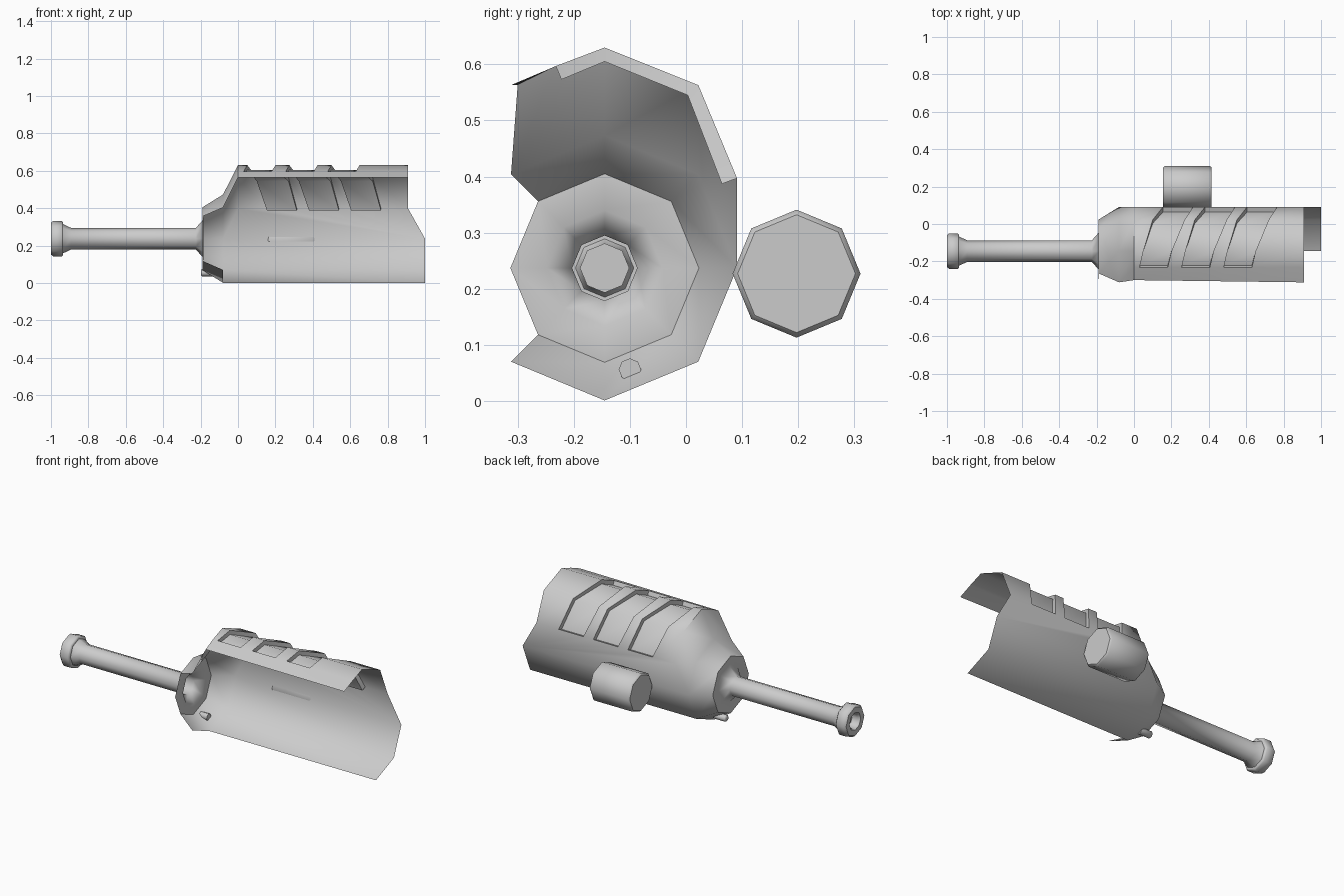
import bpy, bmesh, math

if "Cube" in bpy.data.objects:
    bpy.data.objects.remove(bpy.data.objects["Cube"])

CY, CZ = -0.145, 0.237      # axis of the body, running along x
N = 8


def finish(name, bm, angle=50):
    mesh = bpy.data.meshes.new(name)
    bm.to_mesh(mesh)
    bm.free()
    ob = bpy.data.objects.new(name, mesh)
    bpy.context.collection.objects.link(ob)
    bpy.ops.object.select_all(action='DESELECT')
    ob.select_set(True)
    bpy.context.view_layer.objects.active = ob
    bpy.ops.object.shade_smooth_by_angle(angle=math.radians(angle))
    return ob


def oct_pt(r, i, cy=CY, cz=CZ):
    a = 2 * math.pi * i / N
    return cy + r * math.cos(a), cz + r * math.sin(a)


def lathe(name, profile, cy=CY, cz=CZ, cap_start=False, cap_end=True):
    """Eight-sided turned part along x from (x, radius) pairs."""
    bm = bmesh.new()
    rings = [[bm.verts.new((x, *oct_pt(r, i, cy, cz))) for i in range(N)]
             for x, r in profile]
    for a, b in zip(rings, rings[1:]):
        for i in range(N):
            j = (i + 1) % N
            bm.faces.new((a[i], b[i], b[j], a[j]))
    if cap_start:
        bm.faces.new(rings[0])
    if cap_end:
        bm.faces.new(rings[-1][::-1])
    if cap_start and cap_end:
        bmesh.ops.recalc_face_normals(bm, faces=bm.faces)
    return finish(name, bm)


# Barrel: mounting flange, flare, tube, muzzle ring and blind bore
barrel = lathe("barrel", [
    (-0.19, 0.168), (-0.185, 0.103), (-0.225, 0.058), (-0.893, 0.058),
    (-0.935, 0.078), (-0.935, 0.088), (-0.942, 0.095), (-0.988, 0.095),
    (-1.0, 0.085), (-1.0, 0.052), (-0.985, 0.044), (-0.95, 0.044)])
barrel.data.flip_normals()
if barrel.data.polygons[2 * N + 2].normal.z < 0:
    barrel.data.flip_normals()

# Side drum and its chamfered ends
lathe("side_drum", [(0.155, 0.105), (0.165, 0.114), (0.405, 0.114), (0.415, 0.105)],
      0.197, 0.227, cap_start=True)

# Small peg below the flange
lathe("peg", [(-0.197, 0.014), (-0.192, 0.02), (-0.12, 0.02)], -0.1, 0.056, cap_start=True)

# Open shell: one thin sheet with a raised hood, slanted recesses and a tapered rear
bm = bmesh.new()
V = lambda x, p: bm.verts.new((x, p[0], p[1]))
R = 0.236

# hood cross-section rows, recessed floor rows, slot start and end per row
hood = [(-0.312, 0.563), (-0.232, 0.597), (-0.145, 0.63), (0.022, 0.563), (0.091, 0.397)]
floor = [None, (-0.222, 0.573), (-0.145, 0.605), (0.003, 0.545), (0.064, 0.387)]
slots = [(0.03, 0.18), (0.03, 0.18), (0.05, 0.20), (0.10, 0.27), (0.155, 0.315)]
PITCH = 0.225

grid = []
for (y, z), (s, e) in zip(hood, slots):
    xs = [0.0] + [v + k * PITCH for k in range(3) for v in (s, e)] + [0.91]
    row = [V(x, (y, z)) for x in xs]
    if y < -0.3:                       # the free lip runs slightly skewed
        for v in row:
            v.co.y = -0.3 - 0.012 * v.co.x / 0.91
    grid.append(row)

for r in range(4):
    for c in range(7):
        if r >= 1 and c % 2 == 1:
            continue                   # left open for a recess
        a, b = grid[r], grid[r + 1]
        bm.faces.new((a[c], a[c + 1], b[c + 1], b[c]))

# recesses: sunken floor with walls all round
for c in (1, 3, 5):
    low = {r: [V(grid[r][c + k].co.x, floor[r]) for k in (0, 1)] for r in range(1, 5)}
    for r in range(1, 4):
        a, b = low[r], low[r + 1]
        bm.faces.new((a[0], a[1], b[1], b[0]))
        for k in (0, 1):
            bm.faces.new((grid[r][c + k], grid[r + 1][c + k], b[k], a[k]))
    for r in (1, 4):
        bm.faces.new((grid[r][c], grid[r][c + 1], low[r][1], low[r][0]))

# rear octagon ring without its front corner, and the flange ring it tapers to
ring = {i: V(-0.08, oct_pt(R, i)) for i in (0, 1, 2, 3, 5, 6, 7)}
base = {i: V(-0.19, oct_pt(0.168, i)) for i in range(N)}
for i in (0, 1, 2, 5, 6, 7):
    j = (i + 1) % N
    bm.faces.new((ring[i], ring[j], base[j], base[i]))

# slope from the ring up to the hood
first = [row[0] for row in grid]
bm.faces.new((ring[3], first[0], first[1]))
bm.faces.new((ring[3], first[1], first[2], ring[2]))
bm.faces.new((ring[2], first[2], first[3], ring[1]))
bm.faces.new((ring[1], first[3], first[4], ring[0]))

# side wall and lower wall, open toward the front
end = {i: V(1.0, oct_pt(R, i)) for i in (0, 7, 6)}
bm.faces.new([ring[0]] + grid[4] + [end[0]])
for i, j in ((0, 7), (7, 6)):
    bm.faces.new((ring[i], end[i], end[j], ring[j]))

bmesh.ops.recalc_face_normals(bm, faces=bm.faces)
bm.faces.ensure_lookup_table()
bm.normal_update()
if bm.faces[0].normal.z < 0:
    bmesh.ops.reverse_faces(bm, faces=bm.faces)
finish("shell", bm)
